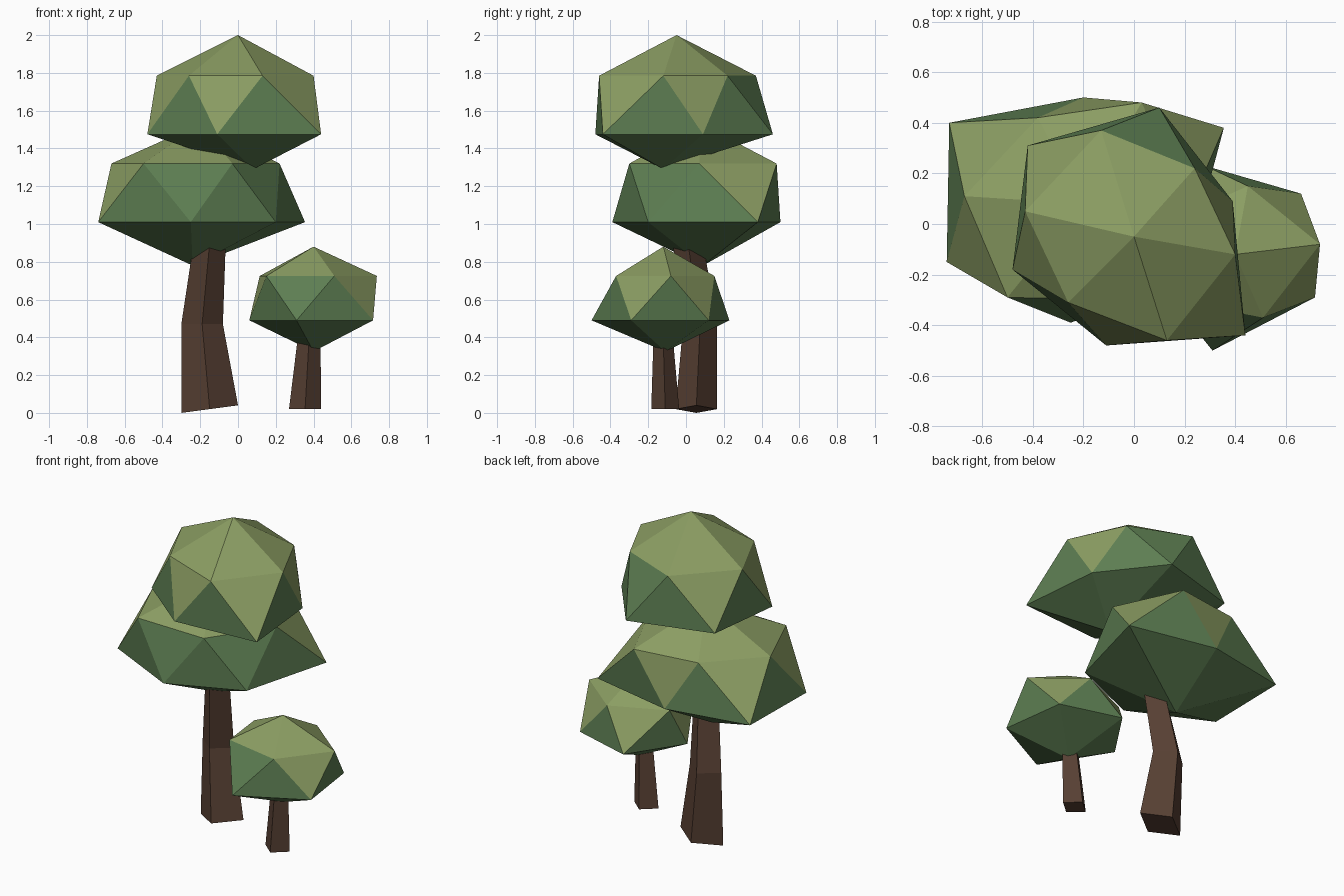
import bpy
import bmesh

cube = bpy.data.objects.get("Cube")
if cube:
    bpy.data.objects.remove(cube, do_unlink=True)


def make_material(name, rgb):
    mat = bpy.data.materials.new(name)
    mat.use_nodes = True
    colour = (*rgb, 1)
    mat.diffuse_color = colour
    mat.node_tree.nodes["Principled BSDF"].inputs["Base Color"].default_value = colour
    return mat


light_leaf = make_material("light leaf green", (.26, .34, .125))
dark_leaf = make_material("dark leaf green", (.11, .21, .085))
bark = make_material("bark brown", (.095, .051, .033))


def finish(bm, name, materials):
    bmesh.ops.recalc_face_normals(bm, faces=bm.faces[:])
    mesh = bpy.data.meshes.new(name)
    bm.to_mesh(mesh)
    bm.free()
    for mat in materials:
        mesh.materials.append(mat)
    obj = bpy.data.objects.new(name, mesh)
    bpy.context.collection.objects.link(obj)
    return obj


def crown(name, apex, upper_z, upper, lower_z, lower, base, dark_wedges):
    """Faceted crown: two staggered rings closed by a tip above and below.
    Cap and hanging wedges are light, the rest is dark."""
    bm = bmesh.new()
    top = bm.verts.new(apex)
    bottom = bm.verts.new(base)
    up = [bm.verts.new((x, y, upper_z)) for x, y in upper]
    low = [bm.verts.new((x, y, lower_z)) for x, y in lower]
    count = len(up)
    for i in range(count):
        j = (i + 1) % count
        bm.faces.new((top, up[i], up[j]))
        wedge = bm.faces.new((up[i], low[i], up[j]))
        wedge.material_index = int(i in dark_wedges)
        for corners in ((low[i], low[j], up[j]), (low[j], low[i], bottom)):
            bm.faces.new(corners).material_index = 1
    return finish(bm, name, (light_leaf, dark_leaf))


def trunk(name, sections):
    """Four-sided trunk; each section is centre x, y, z and half widths."""
    bm = bmesh.new()
    rings = []
    for x, y, z, wide, deep, tilt in sections:
        rings.append([bm.verts.new(p) for p in (
            (x - wide, y, z - tilt), (x, y - deep, z),
            (x + wide, y, z + tilt), (x, y + deep, z))])
    for a, b in zip(rings, rings[1:]):
        for i in range(len(a)):
            j = (i + 1) % len(a)
            bm.faces.new((a[i], a[j], b[j], b[i]))
    bm.faces.new(rings[0])
    bm.faces.new(rings[-1])
    return finish(bm, name, (bark,))


# Large tree: bent trunk and two stacked crowns
trunk("large_trunk", [
    (-.15, .055, .02, .15, .11, .02),
    (-.19, .075, .47, .11, .09, 0),
    (-.15, .01, .9, .085, .08, 0)])

crown("large_lower_crown", (-.2, .08, 1.53),
      1.32, [(-.67, .11), (-.5, -.29), (-.03, -.3),
             (.22, .07), (.03, .48), (-.38, .42)],
      1.01, [(-.74, -.15), (-.25, -.39), (.2, -.2),
             (.355, .38), (-.2, .5), (-.73, .4)],
      (-.24, .09, .78), {1, 2})

crown("large_upper_crown", (0, -.05, 2),
      1.785, [(-.43, .05), (-.26, -.31), (.13, -.46),
              (.4, -.12), (.24, .22), (-.13, .37)],
      1.475, [(-.48, -.18), (-.11, -.48), (.44, -.44),
              (.39, .09), (.1, .46), (-.42, .31)],
      (.08, -.12, 1.29), {4})

# Small tree
trunk("small_trunk", [
    (.355, -.11, .02, .085, .074, 0),
    (.375, -.12, .37, .062, .053, 0)])

crown("small_crown", (.4, -.12, .88),
      .725, [(.115, 0), (.15, -.3), (.51, -.37), (.735, -.08), (.45, .15)],
      .49, [(.06, -.1), (.31, -.5), (.715, -.29), (.66, .12), (.28, .23)],
      (.4, -.11, .325), {1})
